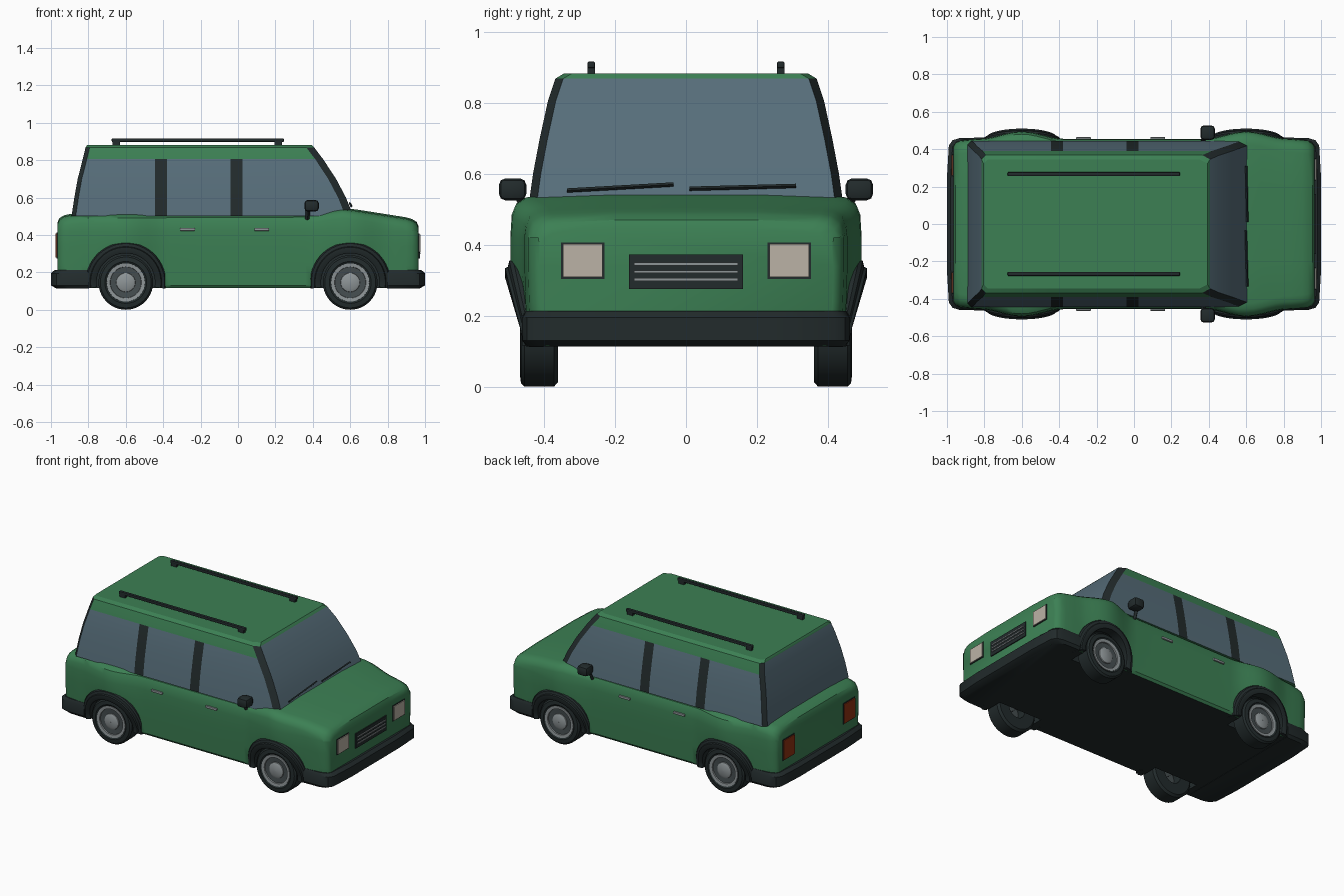
import bpy, bmesh, math
from mathutils import Vector

if "Cube" in bpy.data.objects:
    bpy.data.objects.remove(bpy.data.objects["Cube"])


def material(name, r, g, b):
    m = bpy.data.materials.new(name)
    m.diffuse_color = (r, g, b, 1)
    m.use_nodes = True
    m.node_tree.nodes["Principled BSDF"].inputs["Base Color"].default_value = m.diffuse_color
    return m


GREEN = material("green paint", .045, .215, .088)
DARK = material("dark trim", .016, .024, .025)
GLASS = material("window glass", .095, .155, .195)
SILVER = material("silver metal", .27, .30, .31)
RIM = material("rim grey", .06, .075, .08)
LAMP = material("headlight cream", .50, .45, .38)
RED = material("tail light red", .28, .032, .006)


def finish(bm, name, mats, angle=35):
    bmesh.ops.recalc_face_normals(bm, faces=bm.faces)
    me = bpy.data.meshes.new(name)
    bm.to_mesh(me)
    bm.free()
    for m in mats:
        me.materials.append(m)
    ob = bpy.data.objects.new(name, me)
    bpy.context.collection.objects.link(ob)
    smooth(ob, angle)
    return ob


def smooth(ob, angle):
    bpy.ops.object.select_all(action='DESELECT')
    ob.select_set(True)
    bpy.context.view_layer.objects.active = ob
    bpy.ops.object.shade_smooth_by_angle(angle=math.radians(angle))


def loft(name, rings, mats, rule=None, loop=False, closed=True, caps=True, angle=35):
    """Skin rings of points; rule(i, j) picks a material for ring i, segment j."""
    bm = bmesh.new()
    vs = [[bm.verts.new(p) for p in r] for r in rings]
    n, k = len(vs), len(vs[0])
    for i in range(n if loop else n - 1):
        for j in range(k if closed else k - 1):
            a, b = vs[i], vs[(i + 1) % n]
            f = bm.faces.new((a[j], a[(j + 1) % k], b[(j + 1) % k], b[j]))
            f.material_index = rule(i, j) if rule else 0
    if caps and not loop:
        bm.faces.new(vs[0])
        bm.faces.new(vs[-1])
    return finish(bm, name, mats, angle)


def box(name, lo, hi, mat, bevel=0.0):
    bm = bmesh.new()
    bmesh.ops.create_cube(bm, size=1)
    for v in bm.verts:
        v.co = Vector([(a + b) / 2 + c * (b - a) for a, b, c in zip(lo, hi, v.co)])
    if bevel:
        bmesh.ops.bevel(bm, geom=bm.edges[:], offset=bevel, segments=2,
                        affect='EDGES', profile=.5)
    return finish(bm, name, [mat])


def bar(name, p, q, r, mat):
    p, q = Vector(p), Vector(q)
    d = (q - p).normalized()
    u = d.cross(Vector((1, .1, 0))).normalized() * r
    v = d.cross(u)
    return loft(name, [[e + u, e + v, e - u, e - v] for e in (p, q)], [mat])


def lathe(name, prof, x, z, s, mat, n=40):
    """Turn (radius, y) points about a sideways axle."""
    rings = [[(x + r * math.cos(t), s * y, z + r * math.sin(t)) for r, y in prof]
             for t in [2 * math.pi * i / n for i in range(n)]]
    return loft(name, rings, [mat], loop=True)


def lerp(table, x):
    for (a, p), (b, q) in zip(table, table[1:]):
        if x <= b:
            return p + (q - p) * (x - a) / (b - a)
    return table[-1][1]


# Lower body: cross-sections along the length, swelling over the wheels
TOP = [(-.966, .455), (-.955, .48), (-.93, .495), (-.87, .508), (.4, .513), (.56, .535),
       (.64, .525), (.9, .484), (.94, .472), (.955, .46), (.966, .435)]
WIDE = [(-.966, .415), (-.955, .432), (-.93, .445), (-.85, .455), (.85, .455),
        (.93, .445), (.955, .432), (.966, .415)]
WX, WZ = .6, .146


def section(x):
    t, w0 = lerp(TOP, x), lerp(WIDE, x)
    d = abs(abs(x) - WX) / .23
    w = w0 + (.04 * math.cos(d * math.pi / 2) ** 2 if d < 1 else 0)
    lo = w0 - .008
    h = [(lo - .012, .115), (lo, .13), (lo + (w - lo) * .6, .24), (w, .34), (w, .42),
         (w - .004, t - .045), (w - .015, t - .018), (w - .04, t - .002),
         (w - .07, t + .003), (w * .45, t + .01)]
    return [(x, y, z) for y, z in h] + [(x, -y, z) for y, z in reversed(h)]


xs = [.966, .955, .93, .9] + [.84 - .04 * i for i in range(13)] + [.2]
body = loft("body", [section(x) for x in [-x for x in xs] + [0] + xs[::-1]],
            [GREEN, DARK])

# Wheel wells cut out of the body
for sx in (1, -1):
    for sy in (1, -1):
        cut = lathe("well_cutter", [(.001, .33), (.162, .33), (.162, .6), (.001, .6)],
                    sx * WX, WZ, sy, DARK)
        cut.hide_render = True
        mod = body.modifiers.new("well", 'BOOLEAN')
        mod.operation, mod.solver, mod.object = 'DIFFERENCE', 'EXACT', cut
        bpy.context.view_layer.objects.active = body
        bpy.ops.object.modifier_apply(modifier=mod.name)
        bpy.data.objects.remove(cut)
for p in body.data.polygons:
    c = p.center
    well = math.hypot(abs(c.x) - WX, c.z - WZ) < .172 and abs(c.y) < .43
    p.material_index = 1 if well or p.normal.z < -.7 else 0
smooth(body, 35)

# Cabin: stacked outlines, coloured into glass, pillars and roof
LEVELS = [(.50, -.89, .617, .445), (.60, -.875, .577, .431), (.70, -.857, .524, .412),
          (.805, -.83, .455, .389), (.868, -.815, .407, .368), (.882, -.805, .393, .345)]


def outline(z, xr, xf, w):
    h = [(xf, w - .022), (xf - .042, w), (.025, w), (-.04, w), (-.38, w), (-.445, w),
         (xr + .022, w), (xr, w - .022)]
    return [(x, y, z) for x, y in h] + [(x, -y, z) for x, y in reversed(h)]


def cabin_colour(i, j):
    j = min(j, 14 - j) if j < 15 else 7
    if i == 4 or (i == 3 and 1 <= j <= 5):
        return 0
    return 1 if j in (0, 2, 4, 6) else 2


loft("cabin", [outline(*l) for l in LEVELS], [GREEN, DARK, GLASS], cabin_colour, angle=25)

# Bumpers
for s, name in ((1, "front_bumper"), (-1, "rear_bumper")):
    plan = [(.80, .462), (.93, .460), (.97, .448), (.99, .42), (1.0, .25)]
    rings = []
    for z, k in ((.113, .97), (.13, 1), (.195, 1), (.213, .98)):
        rings.append([(s * x * (k if x > .9 else 1), y * k, z) for x, y in plan]
                     + [(s * x * (k if x > .9 else 1), -y * k, z) for x, y in reversed(plan)])
    loft(name, rings, [DARK])

# Wheels and arch flares
for sx, end in ((1, "front"), (-1, "rear")):
    for sy, side in ((1, "left"), (-1, "right")):
        tag = end + "_" + side
        x = sx * WX
        lathe("tire_" + tag, [(.06, .36), (.132, .36), (.146, .372), (.146, .455),
              (.136, .465), (.112, .468), (.102, .462), (.06, .44)], x, WZ, sy, DARK)
        lathe("rim_ring_" + tag, [(.080, .44), (.104, .44), (.102, .466), (.084, .464)],
              x, WZ, sy, SILVER)
        lathe("rim_dish_" + tag, [(.001, .42), (.085, .42), (.085, .456), (.001, .450)],
              x, WZ, sy, RIM)
        lathe("hub_cap_" + tag, [(.001, .44), (.054, .44), (.050, .460), (.035, .467),
              (.001, .468)], x, WZ, sy, SILVER)
        rings = []
        for i in range(29):
            t = math.radians(-9 + 198 * i / 28)
            y = .462 + .048 * max(0, math.sin(t))
            prof = [(.156, y - .06), (.156, y - .004), (.162, y), (.188, y),
                    (.192, y - .008), (.208, y - .012), (.215, y - .022), (.215, y - .06)]
            rings.append([(x + r * math.cos(t), sy * v, WZ + r * math.sin(t))
                          for r, v in prof])
        loft("arch_flare_" + tag, rings, [DARK])

# Front grille
box("grille", (.94, -.16, .275), (.972, .16, .372), DARK)
for i in range(3):
    z = .302 + .022 * i
    box("grille_bar", (.96, -.146, z - .004), (.977, .146, z + .004), SILVER)

for s in (1, -1):
    # Lamps with dark frames
    def pair(lo, hi):
        return min(s * lo, s * hi), max(s * lo, s * hi)
    a, b = pair(.23, .352)
    box("headlight_frame", (.94, a, .304), (.970, b, .407), DARK)
    box("headlight", (.95, a + .005, .309), (.975, b - .005, .402), LAMP)
    a, b = pair(.255, .375)
    box("tail_light_frame", (-.970, a, .275), (-.94, b, .412), DARK)
    box("tail_light", (-.975, a + .005, .280), (-.95, b - .005, .407), RED)
    # Roof rails
    a, b = pair(.257, .277)
    box("roof_rail", (-.675, a, .898), (.245, b, .916), DARK, .003)
    for x in (-.65, .215):
        box("rail_foot", (x - .02, a, .87), (x + .02, b, .905), DARK)
    # Door handles
    a, b = pair(.445, .464)
    for x in (-.27, .127):
        box("door_handle", (x - .04, a, .422), (x + .04, b, .437), SILVER, .003)
    # Side mirrors
    a, b = pair(.45, .527)
    box("side_mirror", (.355, a, .525), (.432, b, .587), DARK, .018)
    bar("mirror_stem", (.37, s * .445, .485), (.375, s * .475, .545), .012, DARK)

# Wipers
bar("wiper", (.606, -.335, .553), (.598, -.035, .570), .006, DARK)
bar("wiper", (.606, .01, .558), (.600, .31, .566), .006, DARK)
